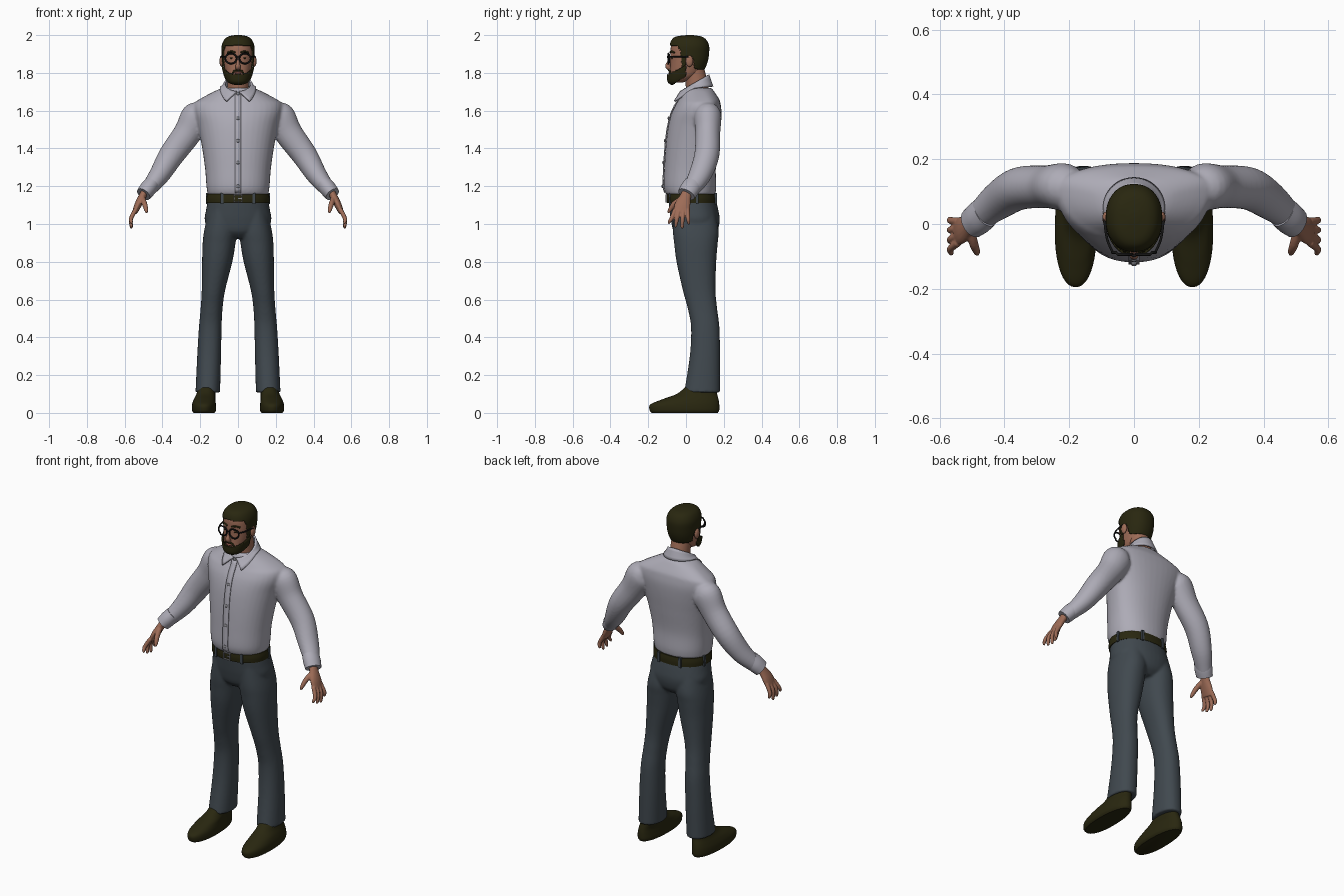
import bpy, bmesh
from math import sin, cos, pi, radians, copysign
from mathutils import Vector, Matrix

cube = bpy.data.objects.get("Cube")
if cube:
    bpy.data.objects.remove(cube)


def material(name, *rgb):
    m = bpy.data.materials.new(name)
    m.use_nodes = True
    m.diffuse_color = (*rgb, 1)
    m.node_tree.nodes["Principled BSDF"].inputs["Base Color"].default_value = (*rgb, 1)
    return m


SHIRT = material("pale grey shirt", .42, .41, .47)
PANTS = material("slate trousers", .052, .066, .078)
SKIN = material("skin", .34, .15, .095)
DARK = material("dark brown", .022, .02, .005)
BLACK = material("black frame", .008, .008, .008)
METAL = material("grey metal", .25, .25, .27)
LIPS = material("lips", .22, .075, .055)


def spline(rows, steps=6):
    """Smoothly interpolate rows of numbers."""
    out = []
    for i in range(len(rows) - 1):
        a, b, c, d = (rows[min(max(i + k, 0), len(rows) - 1)] for k in (-1, 0, 1, 2))
        for s in range(steps):
            t = s / steps
            out.append([q + .5 * t * (r - p + t * (2 * p - 5 * q + 4 * r - w + t * (3 * (q - r) + w - p)))
                        for p, q, r, w in zip(a, b, c, d)])
    return out + [list(rows[-1])]


def skin_rings(bm, rings, cap=True):
    loops = [[bm.verts.new(p) for p in ring] for ring in rings]
    n = len(loops[0])
    for a, b in zip(loops, loops[1:]):
        for i in range(n):
            bm.faces.new((a[i], a[(i + 1) % n], b[(i + 1) % n], b[i]))
    if cap:
        bm.faces.new(loops[0])
        bm.faces.new(loops[-1])


def power(v, p):
    return copysign(abs(v) ** (2 / p), v)


def stack(bm, rows, side=1, n=40, p=2.2, steps=6, cap=True):
    """Horizontal rings; each row is z, centre x, half width, front y, widest y, back y."""
    rings = []
    for z, xc, hw, yf, yc, yb in spline(rows, steps):
        ring = []
        for i in range(n):
            c, s = power(cos(2 * pi * i / n), p), power(sin(2 * pi * i / n), p)
            ring.append((side * (xc + hw * c), yc + s * (yb - yc if s > 0 else yc - yf), z))
        rings.append(ring)
    skin_rings(bm, rings, cap)


def limb(bm, rows, side=1, n=16, steps=5):
    """Tube along a path; each row is x, y, z, radius in depth, radius across."""
    rows = spline(rows, steps)
    pts = [Vector(r[:3]) for r in rows]
    ref = Vector((0, 0, 1)) if abs((pts[-1] - pts[0]).normalized().y) > .85 else Vector((0, 1, 0))
    rings = []
    for i, (pt, row) in enumerate(zip(pts, rows)):
        t = (pts[min(i + 1, len(pts) - 1)] - pts[max(i - 1, 0)]).normalized()
        u = (ref - t * t.dot(ref)).normalized()
        v = t.cross(u)
        ring = [pt + u * row[3] * cos(2 * pi * k / n) + v * row[4] * sin(2 * pi * k / n) for k in range(n)]
        rings.append([(side * q.x, q.y, q.z) for q in ring])
    skin_rings(bm, rings)


def tube(bm, pts, r, side=1):
    limb(bm, [(*p, r, r) for p in pts], side, 10)


def ball(bm, loc, size):
    bmesh.ops.create_uvsphere(bm, u_segments=20, v_segments=12, radius=1,
                              matrix=Matrix.Translation(loc) @ Matrix.Diagonal((*size, 1)))


def box(bm, loc, size):
    bmesh.ops.create_cube(bm, size=1, matrix=Matrix.Translation(loc) @ Matrix.Diagonal((*size, 1)))


def finish(bm, name, mat, voxel=0, relax=3, solid=0, offset=-1):
    bmesh.ops.recalc_face_normals(bm, faces=bm.faces)
    me = bpy.data.meshes.new(name)
    bm.to_mesh(me)
    bm.free()
    me.materials.append(mat)
    me.shade_smooth()
    me.set_sharp_from_angle(angle=radians(50))
    ob = bpy.data.objects.new(name, me)
    bpy.context.collection.objects.link(ob)
    if voxel:
        rm = ob.modifiers.new("fuse", "REMESH")
        rm.mode, rm.voxel_size, rm.use_smooth_shade = "VOXEL", voxel, True
        sm = ob.modifiers.new("relax", "SMOOTH")
        sm.factor, sm.iterations = .5, relax
    if solid:
        so = ob.modifiers.new("thickness", "SOLIDIFY")
        so.thickness, so.offset = solid, offset
    return ob


SIDES = (1, -1)

# Shirt: torso and sleeves fused together
torso = [(1.155, 0, .16, -.105, .03, .155), (1.2, 0, .167, -.118, .03, .16), (1.3, 0, .175, -.115, .04, .158),
         (1.42, 0, .193, -.107, .06, .172), (1.52, 0, .215, -.094, .085, .184), (1.59, 0, .236, -.075, .1, .188),
         (1.635, 0, .235, -.053, .11, .183), (1.66, 0, .205, -.038, .11, .176), (1.7, 0, .13, -.02, .09, .15),
         (1.72, 0, .085, -.012, .06, .135)]
bm = bmesh.new()
stack(bm, torso)
for s in SIDES:
    limb(bm, [(.18, .115, 1.61, .05, .04), (.215, .115, 1.573, .072, .082), (.268, .115, 1.48, .066, .074),
              (.352, .11, 1.365, .066, .067), (.415, .075, 1.262, .06, .055), (.47, .03, 1.19, .047, .042),
              (.492, .008, 1.165, .042, .038)], s, 32)
finish(bm, "shirt", SHIRT, voxel=.008)

bm = bmesh.new()
for s in SIDES:
    limb(bm, [(.457, .038, 1.212, .05, .042), (.478, .02, 1.185, .052, .044), (.5, .002, 1.157, .048, .04)], s, 32)
finish(bm, "cuffs", SHIRT)


def front_y(z):
    return min(spline(torso, 10), key=lambda r: abs(r[0] - z))[3]


# Button strip and buttons
bm = bmesh.new()
rail = [[bm.verts.new((x, front_y(z) - .003, z)) for x in (-.017, .017)]
        for z in (1.165 + .02 * i for i in range(27))]
for a, b in zip(rail, rail[1:]):
    bm.faces.new((a[0], a[1], b[1], b[0]))
finish(bm, "button_strip", SHIRT, solid=.006, offset=0)
bm = bmesh.new()
for z in (1.2, 1.325, 1.44, 1.56, 1.69):
    ball(bm, (0, front_y(z) - .007, z), (.009, .005, .009))
finish(bm, "buttons", METAL)

# Folded collar with two points at the front
bm = bmesh.new()
for s in SIDES:
    rows = []
    for i in range(21):
        t, b = .08 + (pi - .08) * i / 20, .72 + (pi - .72) * i / 20
        top = Vector((s * .068 * sin(t), .045 - .073 * cos(t), 1.745 - .045 * cos(t)))
        depth, drop = (.14, .096) if cos(b) > 0 else (.095, .005)
        low = Vector((s * .094 * sin(b), .045 - depth * cos(b), 1.722 - drop * cos(b)))
        rows.append([bm.verts.new(top.lerp(low, k / 4)) for k in range(5)])
    for a, b in zip(rows, rows[1:]):
        for k in range(4):
            bm.faces.new((a[k], a[k + 1], b[k + 1], b[k]))
bmesh.ops.remove_doubles(bm, verts=bm.verts, dist=.0005)
finish(bm, "collar", SHIRT, solid=.01, offset=0)

# Trousers: hips and legs fused together
bm = bmesh.new()
stack(bm, [(.925, 0, .09, -.03, .05, .13), (.96, 0, .15, -.065, .05, .165), (1.02, 0, .176, -.08, .05, .178),
           (1.08, 0, .168, -.088, .04, .17), (1.14, 0, .157, -.094, .03, .155)])
for s in SIDES:
    stack(bm, [(.108, .16, .065, -.01, .085, .18), (.3, .153, .063, .02, .1, .18), (.45, .147, .06, .027, .1, .177),
               (.55, .14, .058, .01, .09, .165), (.65, .13, .062, -.017, .075, .156), (.8, .11, .08, -.05, .06, .16),
               (.9, .1, .087, -.063, .055, .168), (.97, .092, .086, -.07, .05, .172),
               (1.08, .08, .075, -.07, .05, .15)], s)
finish(bm, "trousers", PANTS, voxel=.008)

# Belt, loops and buckle
bm = bmesh.new()
stack(bm, [(1.11, 0, .166, -.1, .03, .165), (1.135, 0, .167, -.102, .03, .165), (1.16, 0, .163, -.1, .03, .161)])
finish(bm, "belt", DARK)
bm = bmesh.new()
for s in SIDES:
    for x, y in ((.085, -.084), (.163, .06), (.07, .157)):
        box(bm, (s * x, y, 1.135), (.014, .014, .06))
finish(bm, "belt_loops", PANTS)
bm = bmesh.new()
for s in SIDES:
    box(bm, (s * .02, -.105, 1.135), (.005, .008, .042))
    box(bm, (0, -.105, 1.135 + s * .019), (.045, .008, .005))
box(bm, (.01, -.106, 1.135), (.022, .006, .005))
finish(bm, "buckle", METAL)

# Shoes
bm = bmesh.new()
for s in SIDES:
    stack(bm, [(0, .18, .056, -.182, -.02, .168), (.015, .18, .064, -.193, -.02, .176),
               (.045, .18, .063, -.188, -.02, .176), (.072, .177, .057, -.125, 0, .172),
               (.1, .17, .05, -.05, .05, .165), (.135, .165, .045, -.005, .08, .16)], s)
finish(bm, "shoes", DARK)

# Hands: palm, thumb and four fingers fused
bm = bmesh.new()
for s in SIDES:
    limb(bm, [(.487, .012, 1.185, .026, .02), (.507, -.003, 1.145, .03, .02), (.53, -.018, 1.1, .042, .019),
              (.547, -.026, 1.06, .042, .014)], s)
    limb(bm, [(.507, -.015, 1.14, .014, .014), (.495, -.06, 1.108, .015, .014), (.486, -.085, 1.075, .011, .011),
              (.484, -.094, 1.058, .005, .005)], s)
    for i, tip in enumerate((1, .982, .976, .997)):
        y = -.058 + .022 * i
        limb(bm, [(.543, y, 1.075, .012, .012), (.566, y - .018 + .007 * i, 1.03, .011, .011),
                  (.565, y - .03 + .012 * i, tip + .012, .009, .009), (.562, y - .034 + .013 * i, tip, .005, .005)], s)
finish(bm, "hands", SKIN, voxel=.004, relax=2)

# Head, neck, ears and nose
skull = [(1.748, 0, .02, -.07, -.045, -.02), (1.76, 0, .044, -.085, -.03, .01), (1.785, 0, .06, -.087, -.01, .06),
         (1.82, 0, .07, -.084, 0, .09), (1.86, 0, .077, -.082, .01, .108), (1.9, 0, .08, -.082, .015, .115),
         (1.94, 0, .079, -.08, .02, .115), (1.97, 0, .066, -.068, .02, .1), (1.986, 0, .044, -.044, .02, .074),
         (1.993, 0, .01, .01, .02, .03)]
bm = bmesh.new()
stack(bm, skull, n=48)
limb(bm, [(0, .065, 1.66, .062, .06), (0, .055, 1.75, .058, .055), (0, .04, 1.82, .055, .055)], n=32)
limb(bm, [(0, -.078, 1.888, .008, .007), (0, -.09, 1.855, .011, .009), (0, -.096, 1.834, .014, .014),
          (0, -.084, 1.822, .01, .012)])
for s in SIDES:
    ball(bm, (s * .086, .018, 1.862), (.012, .02, .03))
finish(bm, "head", SKIN)

# Hair and beard: parts of a slightly larger shell kept by a hairline rule
HAIRLINE = [(-.2, 1.948), (-.045, 1.945), (-.03, 1.92), (-.02, 1.835), (-.002, 1.835), (.004, 1.888),
            (.038, 1.885), (.048, 1.82), (.2, 1.812)]


def is_hair(c):
    for (y0, z0), (y1, z1) in zip(HAIRLINE, HAIRLINE[1:]):
        if y0 <= c.y <= y1:
            return c.z > z0 + (z1 - z0) * (c.y - y0) / (y1 - y0)


def is_beard(c):
    return c.y < 0 and 1.79 + .6 * (c.y + .05) < c.z + .035 and c.z < 1.835 + .55 * (c.y + .01)


for name, rule, e in (("hair", is_hair, .007), ("beard", is_beard, .004)):
    bm = bmesh.new()
    stack(bm, [(z + (z - 1.87) * e * 8, x, hw + e, yf - e, yc, yb + e) for z, x, hw, yf, yc, yb in skull],
          n=96, steps=10)
    bmesh.ops.delete(bm, geom=[f for f in bm.faces if not rule(f.calc_center_median())], context="FACES")
    finish(bm, name, DARK, solid=.009)

# Brows, moustache, eyes and lips
bm = bmesh.new()
for s in SIDES:
    tube(bm, [(.014, -.084, 1.908), (.036, -.077, 1.914), (.056, -.06, 1.906)], .005, s)
    tube(bm, [(0, -.09, 1.813), (.02, -.086, 1.81), (.034, -.08, 1.788)], .005, s)
    ball(bm, (s * .033, -.072, 1.878), (.009, .006, .005))
finish(bm, "brows_moustache_eyes", DARK)
bm = bmesh.new()
ball(bm, (0, -.086, 1.799), (.02, .007, .006))
finish(bm, "mouth", LIPS)

# Glasses: round rims, bridge and side arms
bm = bmesh.new()
for s in SIDES:
    loop = [(s * .037 + .03 * cos(a), -.094 + .006 * (s * cos(a) > .5), 1.876 + .027 * sin(a))
            for a in (2 * pi * i / 28 for i in range(28))]
    rings = []
    for i in range(29):
        p = Vector(loop[i % 28])
        out = (p - Vector((s * .037, p.y, 1.876))).normalized()
        rings.append([p + .0045 * (out * cos(k * pi / 4) + Vector((0, sin(k * pi / 4), 0))) for k in range(8)])
    skin_rings(bm, rings, cap=False)
    tube(bm, [(.064, -.09, 1.884), (.082, -.05, 1.885), (.09, .0, 1.886), (.091, .025, 1.878)], .004, s)
tube(bm, [(-.009, -.095, 1.88), (0, -.098, 1.885), (.009, -.095, 1.88)], .004)
bmesh.ops.remove_doubles(bm, verts=bm.verts, dist=.0001)
finish(bm, "glasses", BLACK)
